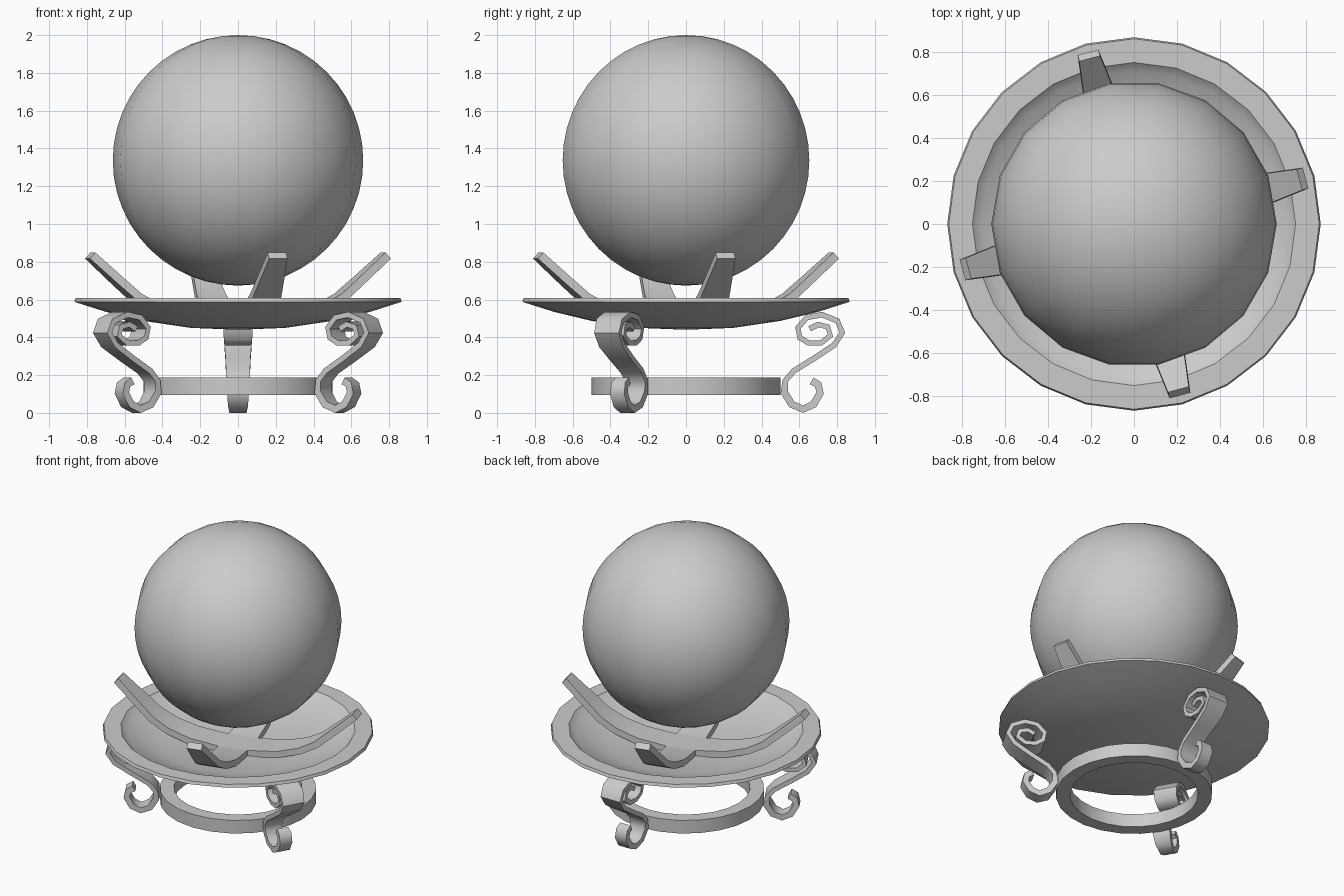
import bpy
from math import sin, cos, pi, radians, hypot

if "Cube" in bpy.data.objects:
    bpy.data.objects.remove(bpy.data.objects["Cube"])


def make(name, verts, faces, angle=35):
    me = bpy.data.meshes.new(name)
    me.from_pydata(verts, [], faces)
    ob = bpy.data.objects.new(name, me)
    bpy.context.collection.objects.link(ob)
    bpy.ops.object.select_all(action='DESELECT')
    ob.select_set(True)
    bpy.context.view_layer.objects.active = ob
    bpy.ops.object.mode_set(mode='EDIT')
    bpy.ops.mesh.select_all(action='SELECT')
    bpy.ops.mesh.remove_doubles(threshold=0.0001)
    bpy.ops.mesh.normals_make_consistent(inside=False)
    bpy.ops.object.mode_set(mode='OBJECT')
    bpy.ops.object.shade_smooth_by_angle(angle=radians(angle))
    return ob


def lathe(name, profile, seg, closed=False):
    """Turn an (r, z) profile around the z axis."""
    n = len(profile)
    verts = [(r * cos(2 * pi * i / seg), r * sin(2 * pi * i / seg), z)
             for i in range(seg) for r, z in profile]
    faces = []
    for i in range(seg):
        a, b = i * n, (i + 1) % seg * n
        for j in range(n if closed else n - 1):
            k = (j + 1) % n
            faces.append((a + j, b + j, b + k, a + k))
    return make(name, verts, faces)


def strip(name, path, turn, angle=40):
    """Flat bar along (r, z, half width, half thickness), turned about z."""
    verts, faces = [], []
    c, s = cos(turn), sin(turn)
    for i, (r, z, w, t) in enumerate(path):
        p, q = path[max(i - 1, 0)], path[min(i + 1, len(path) - 1)]
        dr, dz = q[0] - p[0], q[1] - p[1]
        d = hypot(dr, dz)
        nr, nz = -dz / d * t, dr / d * t
        for sw, st in ((-w, -1), (w, -1), (w, 1), (-w, 1)):
            rr = r + nr * st
            verts.append((rr * c - sw * s, rr * s + sw * c, z + nz * st))
    for i in range(len(path) - 1):
        a = i * 4
        for j in range(4):
            k = (j + 1) % 4
            faces.append((a + j, a + k, a + 4 + k, a + 4 + j))
    e = len(verts)
    faces += [(3, 2, 1, 0), (e - 4, e - 3, e - 2, e - 1)]
    return make(name, verts, faces, angle)


# Ball
bpy.ops.mesh.primitive_uv_sphere_add(segments=18, ring_count=24, radius=0.663,
                                     location=(0, 0, 1.337), rotation=(0, 0, pi / 2))
ball = bpy.context.object
ball.name = "ball"
bpy.ops.object.shade_smooth()

# Shallow dish
lathe("dish", [(0, 0.44), (0.25, 0.45), (0.5, 0.487), (0.7, 0.535), (0.867, 0.588),
               (0.86, 0.608), (0.75, 0.608), (0.71, 0.57), (0.5, 0.515),
               (0.25, 0.475), (0, 0.465)], 24)

# Four upturned arms meeting in a hub
bpy.ops.mesh.primitive_cube_add(size=1, location=(0, 0, 0.485), rotation=(0, 0, radians(15)))
hub = bpy.context.object
hub.name = "arm_hub"
hub.scale = (0.2, 0.2, 0.044)
arm = [(0.1, 0.485, 0.1, 0.022), (0.3, 0.507, 0.095, 0.022), (0.45, 0.552, 0.088, 0.022),
       (0.56, 0.612, 0.08, 0.022), (0.65, 0.69, 0.07, 0.022), (0.81, 0.833, 0.05, 0.022)]
for i in range(4):
    strip(f"holding_arm_{i + 1}", arm, radians(15 + 90 * i))

# Base ring
lathe("base_ring", [(0.5, 0.095), (0.5, 0.187), (0.41, 0.187), (0.41, 0.095)], 24, True)

# Three scrolled legs: foot hook, slanted stem, upper spiral
foot = [(0.665, 0.17, 0.04), (0.7, 0.15, 0.042), (0.71, 0.105, 0.043), (0.675, 0.045, 0.044),
        (0.62, 0.02, 0.045), (0.56, 0.045, 0.052), (0.52, 0.11, 0.058)]
scroll = [(0.525, 0.17, 0.062), (0.57, 0.222, 0.064), (0.68, 0.29, 0.067), (0.785, 0.36, 0.072),
          (0.828, 0.425, 0.075), (0.802, 0.487, 0.078), (0.72, 0.52, 0.08), (0.64, 0.505, 0.08),
          (0.592, 0.45, 0.078), (0.603, 0.398, 0.075), (0.65, 0.37, 0.072), (0.715, 0.37, 0.07),
          (0.765, 0.41, 0.068), (0.75, 0.455, 0.066), (0.7, 0.468, 0.064), (0.655, 0.445, 0.062)]
leg = [p + (0.02,) for p in foot] + [p + (0.015,) for p in scroll]
for i in range(3):
    strip(f"scroll_leg_{i + 1}", leg, radians(90 + 120 * i), 50)
